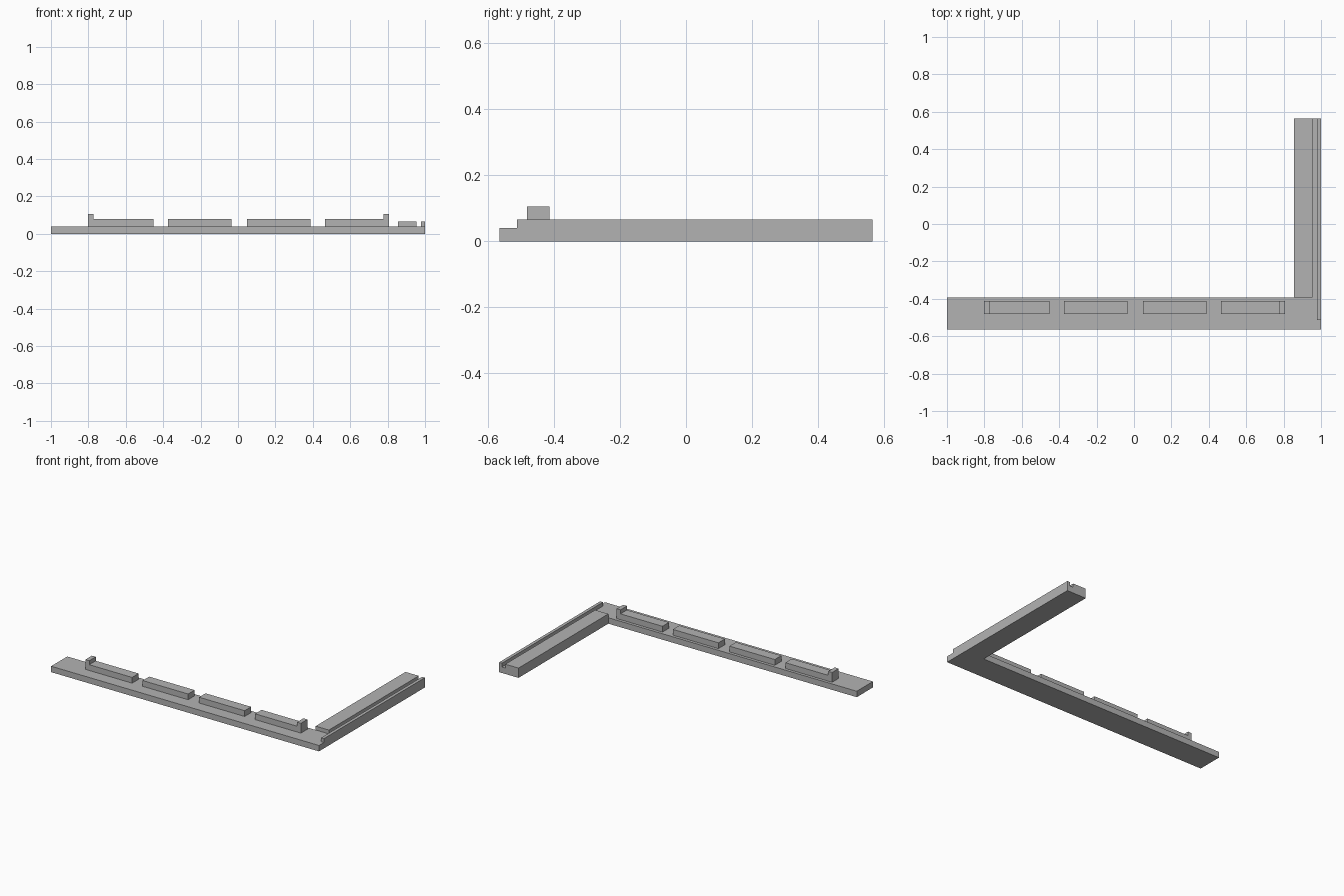
import bpy
import bmesh

old = bpy.data.objects.get("Cube")
if old:
    bpy.data.objects.remove(old, do_unlink=True)

# Single plain grey
grey = bpy.data.materials.new("plain_grey")
grey.use_nodes = True
colour = (0.45, 0.45, 0.45, 1)
grey.diffuse_color = colour
grey.node_tree.nodes["Principled BSDF"].inputs["Base Color"].default_value = colour


def prism(name, outline, axis, start, end):
    """Extrude a flat outline: along z the points are (x, y), along y they are (x, z)."""
    bm = bmesh.new()
    place = (lambda a, b: (a, b, start)) if axis == "z" else (lambda a, b: (a, start, b))
    face = bm.faces.new([bm.verts.new(place(a, b)) for a, b in outline])
    moved = bmesh.ops.extrude_face_region(bm, geom=[face])["geom"]
    step = (0, 0, end - start) if axis == "z" else (0, end - start, 0)
    bmesh.ops.translate(bm, vec=step, verts=[v for v in moved if isinstance(v, bmesh.types.BMVert)])
    bmesh.ops.recalc_face_normals(bm, faces=bm.faces)
    mesh = bpy.data.meshes.new(name)
    bm.to_mesh(mesh)
    bm.free()
    mesh.materials.append(grey)
    obj = bpy.data.objects.new(name, mesh)
    bpy.context.collection.objects.link(obj)
    return obj


def rect(x0, x1, y0, y1):
    return [(x0, y0), (x1, y0), (x1, y1), (x0, y1)]


FRONT, BACK, INNER = -0.565, 0.565, -0.393
BASE, TOP = 0.04, 0.066
ARM = 0.855

# L-shaped base slab
prism("base_slab", [(-1, FRONT), (1, FRONT), (1, BACK), (ARM, BACK), (ARM, INNER), (-1, INNER)],
      "z", 0, BASE)

# Side arm: wide plank and thin outer lip with a groove between
prism("arm_plank", rect(ARM, 0.954, INNER, BACK), "z", BASE, TOP)
prism("arm_lip", rect(0.979, 1, -0.512, BACK), "z", BASE, TOP)

# Four raised rails, the outer two with an upright stop at the far end
RAIL, STOP, W = 0.079, 0.106, 0.029
for i, (x0, x1) in enumerate([(-0.802, -0.453), (-0.374, -0.035), (0.047, 0.387), (0.465, 0.807)]):
    outline = [(x0, BASE), (x1, BASE), (x1, RAIL), (x0, RAIL)]
    if i == 0:
        outline[3:] = [(x0 + W, RAIL), (x0 + W, STOP), (x0, STOP)]
    elif i == 3:
        outline[2:] = [(x1, STOP), (x1 - W, STOP), (x1 - W, RAIL), (x0, RAIL)]
    prism(f"rail_{i + 1}", outline, "y", -0.482, -0.413)
